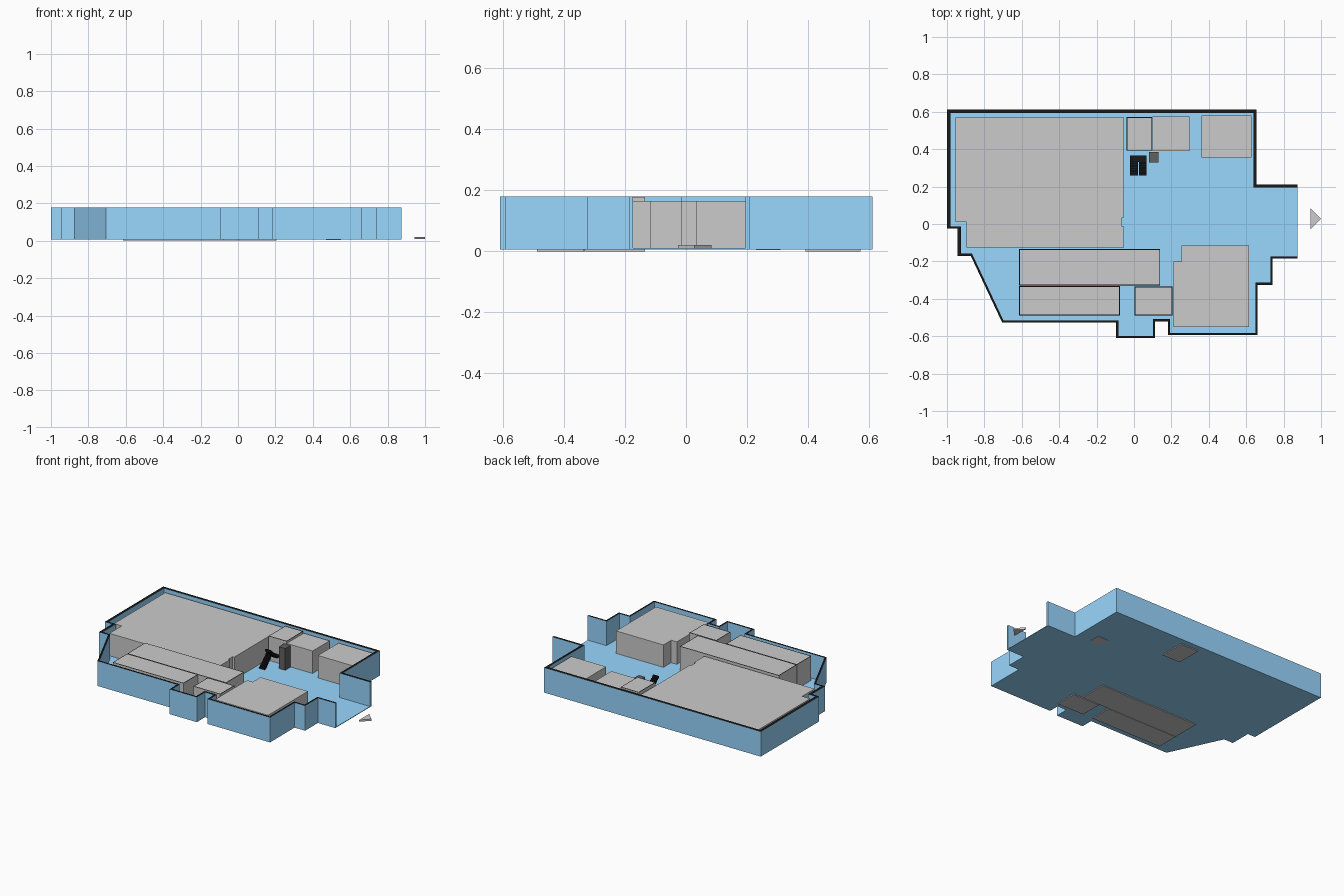
import bpy, bmesh
from mathutils import Vector

if "Cube" in bpy.data.objects:
    bpy.data.objects.remove(bpy.data.objects["Cube"])


def material(name, rgb):
    m = bpy.data.materials.new(name)
    m.diffuse_color = (*rgb, 1)
    m.use_nodes = True
    m.node_tree.nodes["Principled BSDF"].inputs["Base Color"].default_value = m.diffuse_color
    return m


BLUE = material("blue", (0.32, 0.68, 1.0))
BLACK = material("black", (0.01, 0.01, 0.01))
DARK = material("dark_grey", (0.12, 0.12, 0.12))
GREY = material("grey", (0.8, 0.8, 0.8))


def finish(name, bm, mats):
    bmesh.ops.recalc_face_normals(bm, faces=bm.faces)
    me = bpy.data.meshes.new(name)
    bm.to_mesh(me)
    bm.free()
    for m in mats:
        me.materials.append(m)
    ob = bpy.data.objects.new(name, me)
    bpy.context.collection.objects.link(ob)
    return ob


def rect(x0, x1, y0, y1):
    return [(x0, y0), (x1, y0), (x1, y1), (x0, y1)]


def add_prism(bm, pts, z0, z1):
    lo = bm.faces.new([bm.verts.new((x, y, z0)) for x, y in pts])
    up = bmesh.ops.extrude_face_region(bm, geom=[lo], use_keep_orig=True)["geom"]
    bmesh.ops.translate(bm, verts=[g for g in up if isinstance(g, bmesh.types.BMVert)],
                        vec=(0, 0, z1 - z0))
    return next(g for g in up if isinstance(g, bmesh.types.BMFace))


def prism(name, pts, z0, z1, mats=(GREY,), rim=0):
    bm = bmesh.new()
    top = add_prism(bm, pts, z0, z1)
    if rim:  # black border around the roof
        bmesh.ops.recalc_face_normals(bm, faces=bm.faces)
        for f in bmesh.ops.inset_region(bm, faces=[top], thickness=rim)["faces"]:
            f.material_index = 1
    return finish(name, bm, mats)


# Site outline, counter-clockwise, open on the right-hand side
OUTLINE = [(0.873, 0.21), (0.655, 0.21), (0.655, 0.612), (-1, 0.612), (-1, -0.025),
           (-0.943, -0.025), (-0.943, -0.17), (-0.873, -0.17), (-0.705, -0.527),
           (-0.095, -0.527), (-0.095, -0.61), (0.112, -0.61), (0.112, -0.52),
           (0.182, -0.52), (0.182, -0.593), (0.66, -0.593), (0.66, -0.325),
           (0.74, -0.325), (0.74, -0.185), (0.873, -0.185)]
THICK = [0.015, 0.015, 0.018, 0.018, 0.012, 0.018] + [0.011] * 13

prism("floor", OUTLINE, 0.006, 0.01, (BLUE,))


# Outer wall: offset the outline inwards, then raise it
def offset_outline():
    P = [Vector(p) for p in OUTLINE]
    dirs = [(b - a).normalized() for a, b in zip(P, P[1:])]
    norms = [Vector((-d.y, d.x)) for d in dirs]
    inner = [P[0] + norms[0] * THICK[0]]
    for i in range(1, len(P) - 1):
        n0, n1, t0, t1 = norms[i - 1], norms[i], THICK[i - 1], THICK[i]
        det = n0.x * n1.y - n0.y * n1.x
        inner.append(P[i] + Vector(((t0 * n1.y - t1 * n0.y) / det,
                                    (t1 * n0.x - t0 * n1.x) / det)))
    inner.append(P[-1] + norms[-1] * THICK[-1])
    return P, inner


outer, inner = offset_outline()
bm = bmesh.new()
rings = []
for o, n in zip(outer, inner):
    rings.append([bm.verts.new((p.x, p.y, z))
                  for p, z in ((o, 0.006), (o, 0.179), (n, 0.179), (n, 0.006))])
for a, b in zip(rings, rings[1:]):
    for k in range(4):
        f = bm.faces.new((a[k], a[(k + 1) % 4], b[(k + 1) % 4], b[k]))
        f.material_index = 1 if k == 1 else 0
bm.faces.new(rings[0])
bm.faces.new(rings[-1])
finish("outer_wall", bm, (BLUE, BLACK))

# Plain grey blocks
prism("main_block", [(-0.955, 0.57), (-0.955, 0.01), (-0.895, 0.01), (-0.895, -0.125),
                     (-0.053, -0.125), (-0.053, -0.013), (-0.065, -0.013),
                     (-0.065, 0.035), (-0.053, 0.035), (-0.053, 0.57)], 0.009, 0.165)
prism("front_right_block", [(0.21, -0.55), (0.615, -0.55), (0.615, -0.115),
                            (0.253, -0.115), (0.253, -0.2), (0.21, -0.2)], 0.009, 0.165)
prism("back_block", rect(0.1, 0.297, 0.39, 0.575), 0.009, 0.165)
prism("back_right_block", rect(0.362, 0.627, 0.355, 0.58), 0.009, 0.165)

# Walled rooms with black rims, reaching just below the floor
for name, r in (("long_room", (-0.615, 0.14, -0.329, -0.135)),
                ("front_left_room", (-0.615, -0.075, -0.488, -0.332)),
                ("front_small_room", (0.003, 0.206, -0.488, -0.335)),
                ("back_small_room", (-0.04, 0.097, 0.392, 0.572))):
    prism(name, rect(*r), 0.0, 0.178, (GREY, BLACK), rim=0.006)

# U-shaped staircase: up to a landing, then back on the other side
bm = bmesh.new()
N, RUN, RISE = 8, 0.009, 0.0085
for i in range(N):
    z = 0.01 + RISE * (i + 1)
    y = 0.26 + RUN * i
    add_prism(bm, rect(-0.021, 0.021, y, y + RUN), max(0.01, z - 0.016), z)
    z2 = z + RISE * (N + 1)
    y2 = 0.26 + RUN * (N - 1 - i)
    add_prism(bm, rect(0.026, 0.067, y2, y2 + RUN), z2 - 0.016, z2)
zl = 0.01 + RISE * (N + 1)
add_prism(bm, rect(-0.021, 0.067, 0.26 + RUN * N, 0.365), zl - 0.012, zl)
finish("staircase", bm, (BLACK,))

# Lift shaft, underside pad and entrance arrow
prism("lift_shaft", rect(0.081, 0.13, 0.33, 0.386), 0.01, 0.16, (DARK,))
prism("underside_pad", rect(0.47, 0.55, 0.23, 0.31), 0.004, 0.008)
prism("entrance_arrow", [(0.945, -0.027), (1.0, 0.028), (0.945, 0.083)], 0.009, 0.021)
